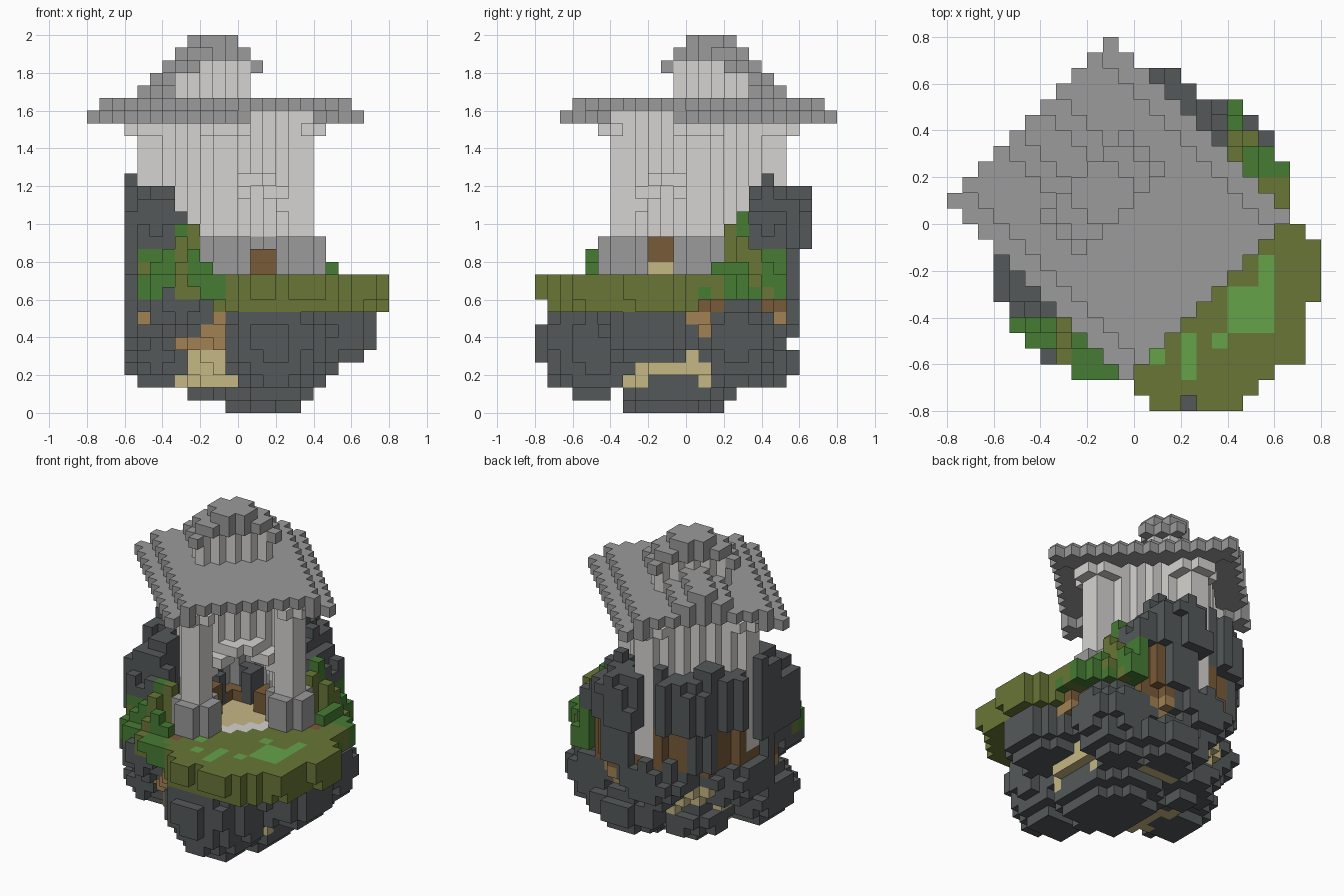
import bpy, bmesh
from math import hypot, atan2, sin
from mathutils import Vector

if "Cube" in bpy.data.objects:
    bpy.data.objects.remove(bpy.data.objects["Cube"])
V = 2 / 30          # block size
N = 24              # blocks across

# Palette
COLOURS = {"roof_grey": "9b9b9b", "wall_grey": "d6d4d1", "rock_dark": "55595a",
           "olive_grass": "687637", "leaf_green": "467c34", "bright_grass": "66a24a",
           "soil_brown": "795b39", "clay_tan": "a28253", "sand": "c5b784"}
NAMES = list(COLOURS)


def linear(h):
    c = int(h, 16) / 255
    return ((c + 0.055) / 1.055) ** 2.4


MATERIALS = []
for name, code in COLOURS.items():
    m = bpy.data.materials.new(name)
    rgba = (*[linear(code[n:n + 2]) for n in (0, 2, 4)], 1)
    m.use_nodes = True
    m.diffuse_color = rgba
    bsdf = m.node_tree.nodes["Principled BSDF"]
    bsdf.inputs["Base Color"].default_value = rgba
    bsdf.inputs["Roughness"].default_value = 0.9
    MATERIALS.append(m)

cells = {}          # block -> (part, colour)


def fill(part, k0, k1, rule):
    """Set every block in layers k0..k1 where rule(x, y, z, s, t) gives a colour.
    s counts diagonal steps toward the entrance, t counts steps sideways."""
    for k in range(k0, k1 + 1):
        for i in range(N):
            for j in range(N):
                x, y, z = (i - 11.5) * V, (j - 11.5) * V, (k + 0.5) * V
                colour = rule(x, y, z, i - j, i + j - 23)
                if colour:
                    cells[i, j, k] = (part, colour)


def box(part, colour, k0, k1, s0, s1, t0, t1, mirror=True):
    """Diagonal block, by default mirrored on both sides of the entrance axis."""
    fill(part, k0, k1, lambda x, y, z, s, t:
         colour if s0 <= s <= s1 and t0 <= (abs(t) if mirror else t) <= t1 else None)


def from_middle(x, y):
    return hypot(x - 0.03, y + 0.03)


# Earth core, showing in the cracks between boulders
def earth(x, y, z, s, t):
    if from_middle(x, y) < min(0.56, 0.38 + 0.5 * (z - 0.13)):
        if z < 0.36 or s < -6 and z < 0.55:
            return "sand"
        return "clay_tan" if z < 0.54 else "soil_brown"


fill("earth_core", 2, 10, earth)

# Boulders: centre and radii
boulders = [(0.13, -0.07, 0.12, 0.29, 0.32, 0.13),      # foot
            (0.19, -0.45, 0.38, 0.27, 0.33, 0.32),      # front
            (0.47, -0.19, 0.43, 0.27, 0.25, 0.19),      # front left
            (0.35, 0.27, 0.38, 0.25, 0.21, 0.24),       # left side
            (0.1, 0.42, 0.27, 0.24, 0.17, 0.13),        # left low
            (-0.09, 0.41, 0.52, 0.23, 0.2, 0.18),       # back left
            (-0.41, 0.08, 0.5, 0.21, 0.23, 0.18),       # back right
            (-0.2, 0.2, 0.22, 0.2, 0.2, 0.12),          # back low
            (-0.42, -0.14, 0.3, 0.2, 0.24, 0.17),       # right low
            (-0.29, -0.37, 0.58, 0.22, 0.22, 0.18)]     # right side


def boulder(x, y, z, s, t):
    d = sorted(Vector(((x - b[0]) / b[3], (y - b[1]) / b[4], (z - b[2]) / b[5])).length
               for b in boulders)
    if s > 8 and z > 0.54 or x < -0.6:
        return None
    if d[0] < 1.03 and d[1] - d[0] > 0.12:
        return "rock_dark"


fill("boulders", 0, 10, boulder)

# Rock rim rising toward the back, overgrown toward the front
def rim(x, y, z, s, t):
    angle, r = atan2(y + 0.03, x - 0.03), from_middle(x, y)
    top = min(1.23, 1.08 - 0.038 * s) + 0.03 * sin(11 * angle)
    if s > -7:
        top -= (2 if s > -2 else 1) * max(0, r - 0.48)
    outer = 0.665 + 0.015 * sin(9 * angle + 7 * z) - max(0, z - 1.15) * 0.4
    inner = 0.49 if s > 2 else 0.41
    if s > 9 or z > max(top, 0.7) or not inner < r < outer or x < -0.6:
        return None
    if s > 0 or s > -3 and r > 0.57 and z < 0.9:
        return "olive_grass" if sin(13 * angle + 6 * z) > 0.5 else "leaf_green"
    if s < -4 and abs(t) in (6, 7) and z > 0.73:
        return "olive_grass" if r < 0.58 and z < 1.13 else None
    if z < 0.86 and t > -8:
        if r < 0.58:
            return "soil_brown"
        return "rock_dark" if r < 0.62 and sin(7 * angle + 1) < -0.5 else None
    return "rock_dark" if z > 0.72 or r < 0.6 else None


fill("rock_rim", 9, 18, rim)

# Grass terrace
def grass(x, y, z, s, t):
    r = hypot(x - 0.25, y + 0.24)
    if z > 0.6 and from_middle(x, y) < 0.42:
        return "olive_grass"
    if x < -0.14 or y > 0.07 or s < 7:
        return None
    wave = 0.02 * sin(9 * atan2(y + 0.24, x - 0.25))
    if r < (0.53 if z < 0.6 else 0.545) + wave:
        return "olive_grass"


fill("grass_terrace", 8, 10, grass)

# Floor, threshold and things inside the hall
box("hall_floor", "sand", 10, 10, -8, 3, 0, 5)
box("threshold", "wall_grey", 10, 10, 4, 5, 0, 4)
box("inner_wall_base", "roof_grey", 11, 15, -7, -6, 0, 5)
box("inner_rock", "rock_dark", 11, 13, -5, -3, 2, 3)
box("crate", "soil_brown", 11, 11, -5, -4, 0, 1)
box("right_shelf", "sand", 11, 11, -1, 1, -4, -3, False)
box("right_shelf", "soil_brown", 12, 13, -1, 1, -4, -3, False)
box("left_shelf", "soil_brown", 11, 12, -1, 1, 3, 4, False)

# Walls, front arch, columns, pedestals and capitals
box("side_walls", "wall_grey", 14, 23, -8, 3, 5, 6)
box("side_wall_base", "roof_grey", 10, 13, -8, 3, 5, 6)
box("back_wall", "wall_grey", 10, 23, -9, -8, 0, 6)
box("front_wall", "wall_grey", 18, 23, 1, 2, 0, 5)
box("front_arch", "wall_grey", 18, 18, 3, 4, 0, 2)
box("front_arch", "wall_grey", 17, 17, 2, 4, 2, 4)
box("front_arch", "wall_grey", 16, 16, 2, 3, 4, 5)
for s0, s1 in ((3, 5), (-9, -7)):
    box("columns", "wall_grey", 10, 23, s0, s1, 5, 7)
    box("capitals", "wall_grey", 22, 22, s0 - 1, s1 + 1, 5, 8)
box("pedestals", "roof_grey", 11, 13, 3, 6, 4, 8)

# Main roof with eaves and a short ridge behind the lantern
box("roof", "roof_grey", 23, 23, -13, 9, 8, 10)
box("roof", "roof_grey", 24, 24, -13, 9, 0, 8)
box("roof_ridge", "roof_grey", 25, 25, -13, -6, 0, 3)
box("roof_ridge", "roof_grey", 26, 26, -13, -6, 0, 1)

# Roof lantern and its small gabled cap
box("lantern", "wall_grey", 25, 27, -5, -3, 0, 4)
box("lantern_cap", "roof_grey", 27, 27, -6, -2, 5, 5)
box("lantern_cap", "roof_grey", 28, 28, -6, -2, 0, 4)
box("lantern_cap", "roof_grey", 29, 29, -6, -2, 0, 2)


# Bright patches on the grass top
def bright(x, y):
    spots = ((0.5, -0.37, 0.13), (0.1, -0.57, 0.05), (0.37, -0.5, 0.05),
             (0.03, -0.43, 0.05), (0.37, -0.23, 0.05))
    return (any(hypot(x - a, y - b) < r for a, b, r in spots)
            or 0.5 < x < 0.6 and -0.4 < y < -0.13
            or 0.2 < x < 0.27 and -0.67 < y < -0.47)


# The four corners of each block side, in winding order
SIDES = []
for axis in range(3):
    for sign in (0, 1):
        quad = []
        for a, b in ((0, 0), (1, 0), (1, 1), (0, 1)):
            p = [0, 0, 0]
            p[axis], p[(axis + 1) % 3], p[(axis + 2) % 3] = sign, a, b
            quad.append(p)
        step = [0, 0, 0]
        step[axis] = 2 * sign - 1
        SIDES.append((step, quad if sign else quad[::-1]))


def build(part):
    bm = bmesh.new()
    verts, used = {}, []
    for (i, j, k), (owner, colour) in cells.items():
        if owner != part:
            continue
        for step, quad in SIDES:
            if (i + step[0], j + step[1], k + step[2]) in cells:
                continue
            ring = []
            for a, b, c in quad:
                key = (i + a, j + b, k + c)
                if key not in verts:
                    verts[key] = bm.verts.new(((key[0] - 12) * V, (key[1] - 12) * V, key[2] * V))
                ring.append(verts[key])
            painted = colour
            if part == "grass_terrace" and step[2] == 1 and bright((i - 11.5) * V, (j - 11.5) * V):
                painted = "bright_grass"
            if painted not in used:
                used.append(painted)
            bm.faces.new(ring).material_index = used.index(painted)
    if bm.faces:
        mesh = bpy.data.meshes.new(part)
        bm.to_mesh(mesh)
        for name in used:
            mesh.materials.append(MATERIALS[NAMES.index(name)])
        bpy.context.collection.objects.link(bpy.data.objects.new(part, mesh))
    bm.free()


for part in dict.fromkeys(owner for owner, colour in cells.values()):
    build(part)
